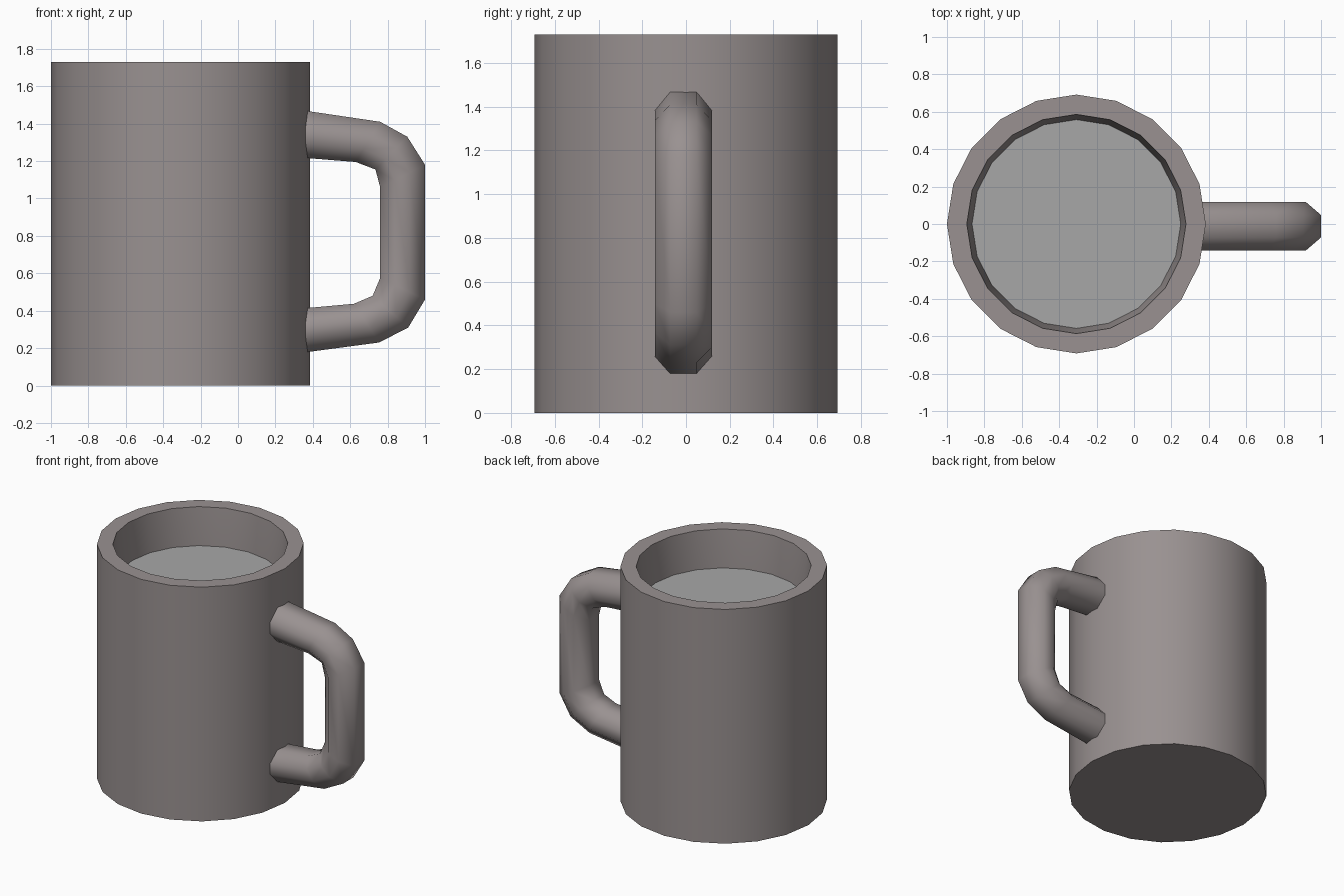
import bpy, bmesh, math

if "Cube" in bpy.data.objects:
    bpy.data.objects.remove(bpy.data.objects["Cube"])

CX, SIDES = -0.308, 20
LIQUID_Z = 1.455


def colour(name, rgb):
    mat = bpy.data.materials.new(name)
    mat.diffuse_color = (*rgb, 1)
    mat.use_nodes = True
    mat.node_tree.nodes["Principled BSDF"].inputs["Base Color"].default_value = mat.diffuse_color
    return mat


clay = colour("clay", (0.32, 0.285, 0.283))
liquid = colour("liquid", (0.39, 0.39, 0.39))


def loft(name, rings, material, smooth_angle=50):
    """Join rings of points with quads and cap both ends."""
    bm = bmesh.new()
    loops = [[bm.verts.new(p) for p in ring] for ring in rings]
    for a, b in zip(loops, loops[1:]):
        n = len(a)
        for i in range(n):
            j = (i + 1) % n
            bm.faces.new((a[i], a[j], b[j], b[i]))
    bm.faces.new(loops[0])
    if len(loops) > 1:
        bm.faces.new(loops[-1])
        bmesh.ops.recalc_face_normals(bm, faces=bm.faces)
    mesh = bpy.data.meshes.new(name)
    bm.to_mesh(mesh)
    bm.free()
    obj = bpy.data.objects.new(name, mesh)
    bpy.context.collection.objects.link(obj)
    mesh.materials.append(material)
    bpy.ops.object.select_all(action='DESELECT')
    obj.select_set(True)
    bpy.context.view_layer.objects.active = obj
    bpy.ops.object.shade_smooth_by_angle(angle=math.radians(smooth_angle))
    return obj


def circle(r, z):
    return [(CX + r * math.cos(2 * math.pi * i / SIDES),
             r * math.sin(2 * math.pi * i / SIDES), z) for i in range(SIDES)]


# Cup body: outer wall, rim, tapered inner wall, floor
loft("cup_body", [circle(r, z) for r, z in
                  [(0.692, 0), (0.692, 1.73), (0.586, 1.73), (0.558, LIQUID_Z), (0.52, 0.12)]], clay)

# Drink surface
loft("drink", [circle(0.558, LIQUID_Z)], liquid)

# Handle: outer and inner outline points (x, z), with an eight-sided section between them
outline = [
    ((0.32, 1.475), (0.32, 1.22)),
    ((0.76, 1.41), (0.63, 1.195)),
    ((0.905, 1.33), (0.735, 1.155)),
    ((1.00, 1.18), (0.76, 1.06)),
    ((1.00, 0.46), (0.76, 0.575)),
    ((0.91, 0.31), (0.72, 0.48)),
    ((0.755, 0.23), (0.62, 0.437)),
    ((0.32, 0.172), (0.32, 0.41)),
]
section = [(0, 0.06), (0.34, 0.13), (0.68, 0.13), (1, 0.06),
           (1, -0.06), (0.68, -0.13), (0.34, -0.13), (0, -0.06)]
loft("handle", [[(o[0] + (i[0] - o[0]) * t, y - 0.012, o[1] + (i[1] - o[1]) * t)
                 for t, y in section] for o, i in outline], clay, 60)
